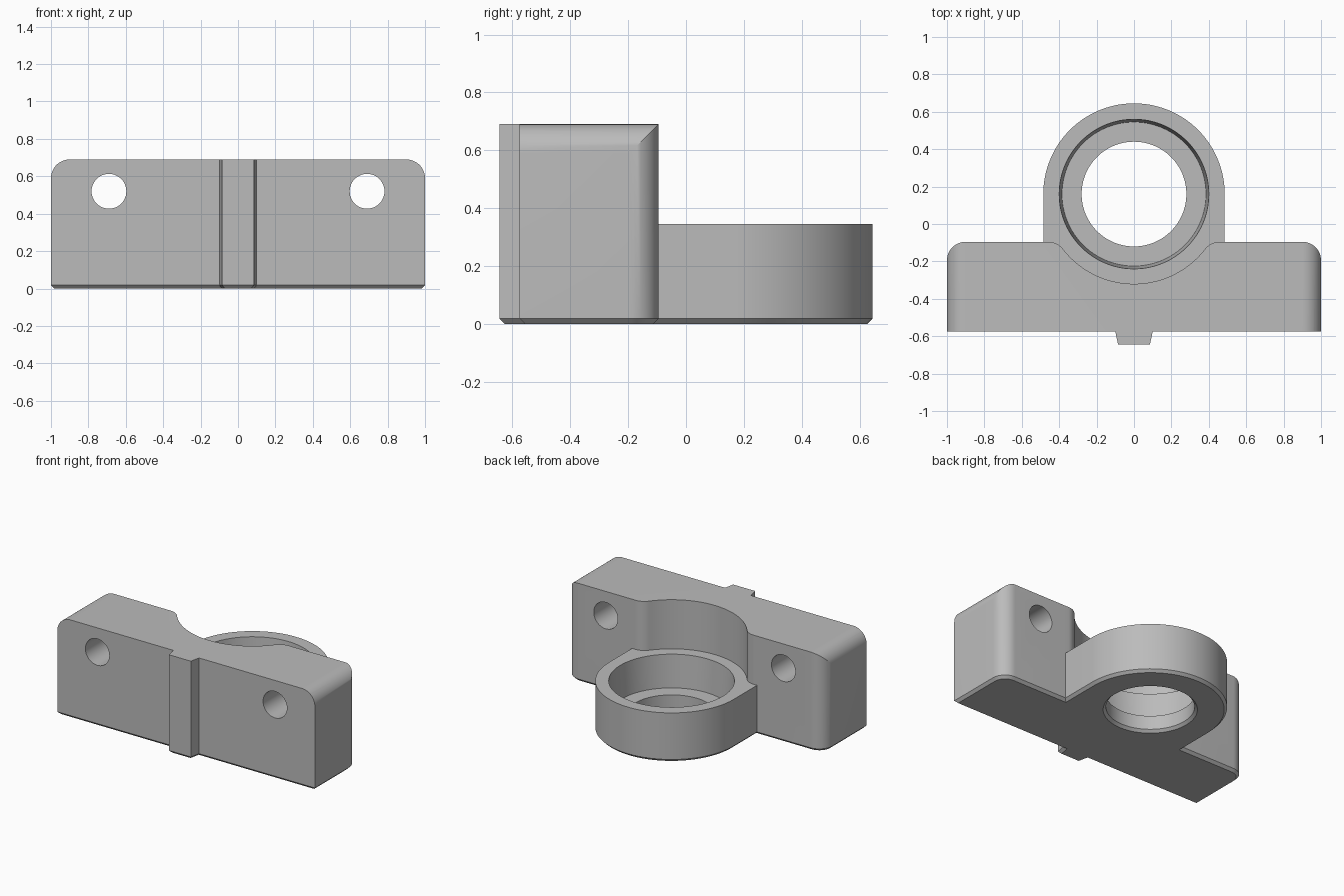
import bpy, bmesh
from math import sin, cos, radians, sqrt, atan2, degrees
from mathutils import Vector

if "Cube" in bpy.data.objects:
    bpy.data.objects.remove(bpy.data.objects["Cube"])

HEIGHT, RING_TOP, POCKET_FLOOR = 0.69, 0.345, 0.115
FRONT, BACK, NOSE = -0.575, -0.095, -0.645
CENTRE, RING_R, CLEAR_R = 0.16, 0.485, 0.48
ROUND, CHAMFER = 0.1, 0.018

grey = bpy.data.materials.new("plain grey")
grey.use_nodes = True
grey.diffuse_color = (0.5, 0.5, 0.5, 1)
grey.node_tree.nodes["Principled BSDF"].inputs["Base Color"].default_value = (0.5, 0.5, 0.5, 1)


def arc(cx, cy, r, start, end, steps):
    angles = [radians(start + (end - start) * i / steps) for i in range(steps + 1)]
    return [(cx + r * cos(a), cy + r * sin(a)) for a in angles]


def inset(points, d):
    """Mitred inward offset of a counter-clockwise outline."""
    result = []
    for i, p in enumerate(points):
        a, b, c = Vector(points[i - 1]), Vector(p), Vector(points[(i + 1) % len(points)])
        u, v = (b - a).normalized(), (c - b).normalized()
        n, m = Vector((-u.y, u.x)), Vector((-v.y, v.x))
        result.append(tuple(b + (n + m) * d / (1 + n.dot(m))))
    return result


def loft(name, loops):
    """Solid through equally long loops of 3D points, capped at both ends."""
    bm = bmesh.new()
    rows = [[bm.verts.new(p) for p in loop] for loop in loops]
    for low, high in zip(rows, rows[1:]):
        for i in range(len(low)):
            bm.faces.new((low[i - 1], low[i], high[i], high[i - 1]))
    bm.faces.new(rows[0][::-1])
    bm.faces.new(rows[-1])
    bmesh.ops.recalc_face_normals(bm, faces=bm.faces)
    mesh = bpy.data.meshes.new(name)
    bm.to_mesh(mesh)
    bm.free()
    mesh.materials.append(grey)
    ob = bpy.data.objects.new(name, mesh)
    bpy.context.collection.objects.link(ob)
    return ob


def flat(points, z):
    return [(x, y, z) for x, y in points]


def upright(points, y):
    return [(x, y, z) for x, z in points]


def mirrored(half):
    """Close a right-half outline with its reflection in x."""
    return half + [(-x, y) for x, y in reversed(half)]


# Body outline: locating key, block with rounded back corners, ring end
half = [(0.085, NOSE), (0.1, FRONT), (1, FRONT)]
half += arc(1 - ROUND, BACK - ROUND, ROUND, 0, 90, 12)
half += [(RING_R, BACK)]
half += arc(0, CENTRE, RING_R, 0, 88, 32)
outline = mirrored(half)
body = loft("bearing_bracket", [flat(inset(outline, CHAMFER), 0),
                                flat(outline, CHAMFER), flat(outline, HEIGHT)])

cutters = []

# Clearance above the ring, blended into the block's back face
fx = sqrt((CLEAR_R + ROUND) ** 2 - (CENTRE - BACK + ROUND) ** 2)
fy = BACK - ROUND
meet = degrees(atan2(CENTRE - fy, -fx))
side = arc(0, CENTRE, CLEAR_R, -89, meet - 180 + 2 * (180 - meet) - 0, 1)[:1]
tangent = degrees(atan2(fy - CENTRE, fx))
side = arc(0, CENTRE, CLEAR_R, -89, tangent, 24)
side += arc(fx, fy, ROUND, meet, 90, 10)[1:]
side += [(0.55, BACK), (0.55, 0.8)]
clearance = mirrored(side)
cutters.append(loft("clearance_cutter", [flat(clearance, RING_TOP), flat(clearance, 0.9)]))

# Tapered bearing pocket and through bore with a bottom chamfer
def circle(r, z):
    return flat(arc(0, CENTRE, r, 0, 360, 96)[:-1], z)

cutters.append(loft("bore_cutter", [
    circle(0.31, -0.012), circle(0.28, CHAMFER), circle(0.28, POCKET_FLOOR),
    circle(0.385, POCKET_FLOOR), circle(0.4, RING_TOP), circle(0.403, 0.4)]))

for s in (-1, 1):
    # Mounting holes
    hole = arc(s * 0.69, 0.52, 0.093, 0, 360, 48)[:-1]
    cutters.append(loft("hole_cutter", [upright(hole, -0.8), upright(hole, 0.1)]))
    # Rounded top ends
    corner = arc(1 - ROUND, HEIGHT - ROUND, ROUND, 0, 90, 12)
    corner += [(1 - ROUND, 0.8), (1.1, 0.8), (1.1, HEIGHT - ROUND)]
    corner = [(s * x, z) for x, z in corner]
    cutters.append(loft("corner_cutter", [upright(corner, -0.8), upright(corner, 0.1)]))

bpy.ops.object.select_all(action='DESELECT')
body.select_set(True)
bpy.context.view_layer.objects.active = body
for cutter in cutters:
    cutter.hide_render = True
    cut = body.modifiers.new(cutter.name, 'BOOLEAN')
    cut.operation, cut.solver, cut.object = 'DIFFERENCE', 'EXACT', cutter
    bpy.ops.object.modifier_apply(modifier=cut.name)
    bpy.data.objects.remove(cutter)

bpy.ops.object.shade_smooth_by_angle(angle=radians(25))
